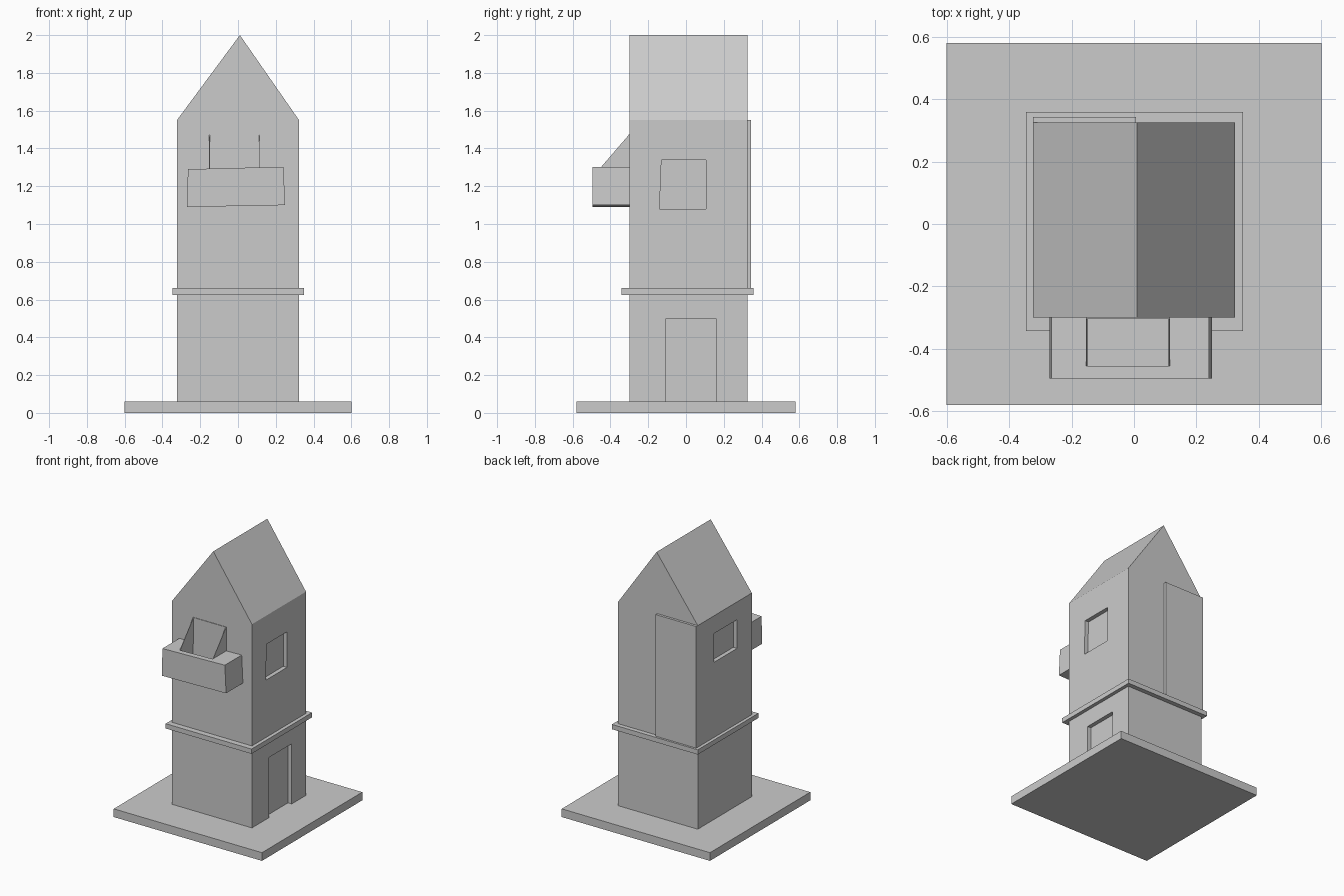
import bpy, bmesh

if "Cube" in bpy.data.objects:
    bpy.data.objects.remove(bpy.data.objects["Cube"])


def prism(name, pts, axis, a, b):
    """Extrude a 2D outline along an axis from a to b."""
    place = {'X': lambda p, d: (d, p[0], p[1]),
             'Y': lambda p, d: (p[0], d, p[1]),
             'Z': lambda p, d: (p[0], p[1], d)}[axis]
    bm = bmesh.new()
    lo = [bm.verts.new(place(p, a)) for p in pts]
    hi = [bm.verts.new(place(p, b)) for p in pts]
    bm.faces.new(lo)
    bm.faces.new(hi)
    n = len(pts)
    for i in range(n):
        j = (i + 1) % n
        bm.faces.new((lo[i], lo[j], hi[j], hi[i]))
    bmesh.ops.recalc_face_normals(bm, faces=bm.faces)
    me = bpy.data.meshes.new(name)
    bm.to_mesh(me)
    bm.free()
    ob = bpy.data.objects.new(name, me)
    bpy.context.collection.objects.link(ob)
    return ob


def rect(u0, u1, v0, v1):
    return [(u0, v0), (u1, v0), (u1, v1), (u0, v1)]


def cut(target, cutter):
    """Subtract the cutter and discard it."""
    mod = target.modifiers.new("cut", 'BOOLEAN')
    mod.operation = 'DIFFERENCE'
    mod.solver = 'EXACT'
    mod.object = cutter
    bpy.context.view_layer.objects.active = target
    bpy.ops.object.modifier_apply(modifier=mod.name)
    bpy.data.objects.remove(cutter)


# Ground slab
prism("base_slab", rect(-0.6, 0.6, -0.58, 0.58), 'Z', 0, 0.06)

# Tower with gabled top
W = 0.323
tower = prism("tower", [(-W, 0.06), (W, 0.06), (W, 1.55), (0.01, 2.0), (-W, 1.55)],
              'Y', -0.30, 0.325)

# Recessed door and windows
D = 0.03
cut(tower, prism("door_cutter", rect(-0.105, 0.16, 0.05, 0.50), 'X', W - D, W + 0.1))
cut(tower, prism("right_window_cutter",
                 [(-0.14, 1.08), (0.105, 1.08), (0.105, 1.34), (-0.13, 1.34)],
                 'X', W - D, W + 0.1))
cut(tower, prism("left_window_cutter", rect(-0.13, 0.14, 1.21, 1.42),
                 'X', -W - 0.1, -W + D))

# Band around the tower
prism("band", rect(-0.346, 0.349, -0.342, 0.358), 'Z', 0.625, 0.66)

# Raised panel on the left half of the back
prism("back_panel", rect(-W, 0.006, 0.66, 1.55), 'Y', 0.325, 0.343)

# Balcony with a pocket in its top
balcony = prism("balcony", [(-0.27, 1.09), (0.25, 1.10), (0.24, 1.303), (-0.265, 1.29)],
                'Y', -0.495, -0.295)
X0, X1 = -0.153, 0.115
cut(balcony, prism("pocket_cutter", rect(X0, X1, -0.455, -0.304), 'Z', 1.16, 1.5))

# Sloping cheeks and backing of the balcony opening
for name, x in (("left_cheek", X0), ("right_cheek", X1 - 0.004)):
    prism(name, [(-0.30, 1.28), (-0.455, 1.28), (-0.455, 1.295), (-0.30, 1.475)],
          'X', x, x + 0.004)
prism("opening_back", rect(X0, X1, 1.17, 1.475), 'Y', -0.304, -0.298)
